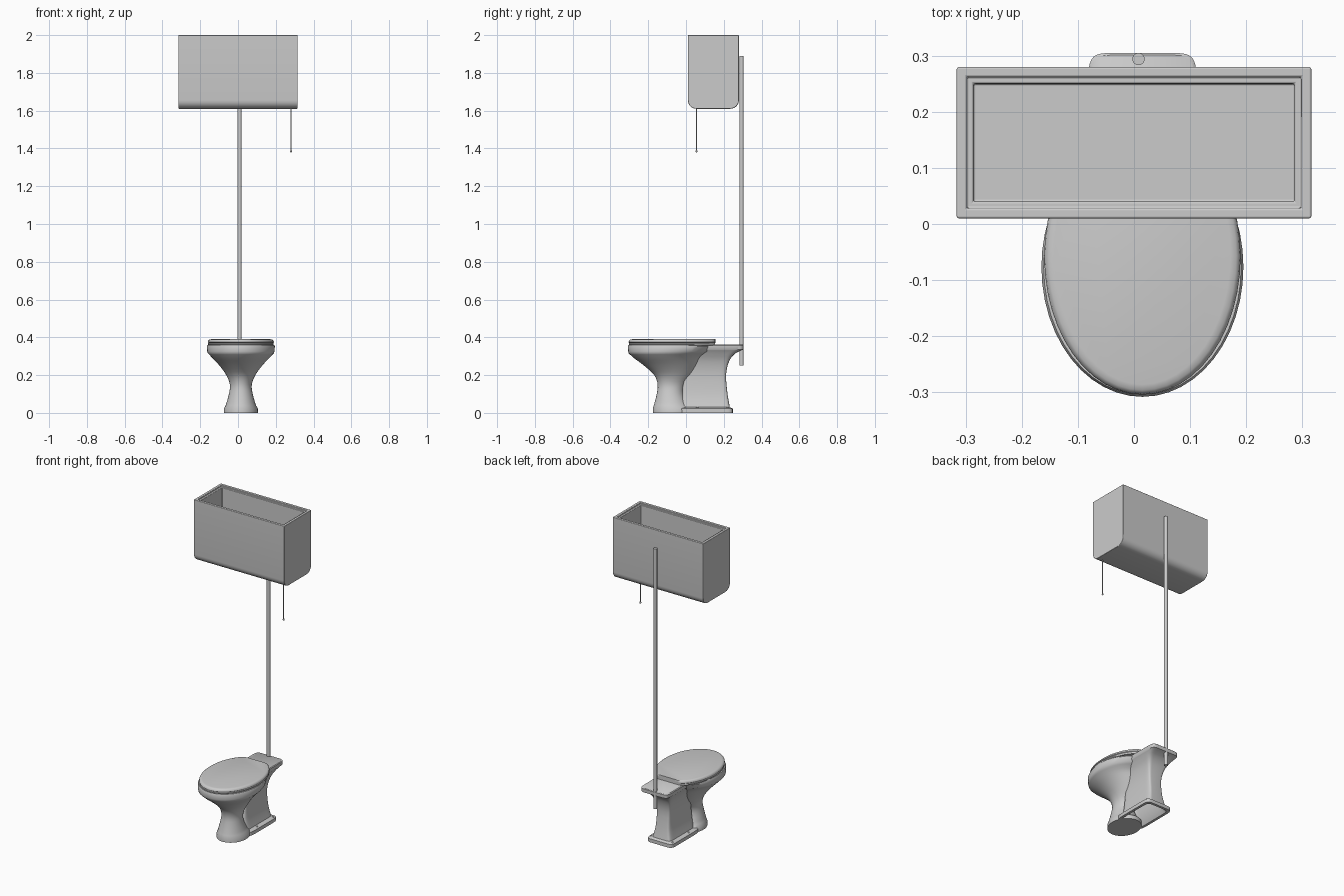
import bpy, bmesh
from math import cos, sin, pi, radians, copysign
from mathutils import Matrix

cube = bpy.data.objects.get("Cube")
if cube:
    bpy.data.objects.remove(cube, do_unlink=True)

glaze = bpy.data.materials.new("grey_porcelain")
glaze.use_nodes = True
colour = (0.6, 0.6, 0.6, 1)
glaze.diffuse_color = colour
glaze.node_tree.nodes["Principled BSDF"].inputs["Base Color"].default_value = colour

CX = 0.015  # centre line of the bowl


def finish(name, bm, bevel=0, angle=40):
    bmesh.ops.recalc_face_normals(bm, faces=bm.faces)
    mesh = bpy.data.meshes.new(name)
    bm.to_mesh(mesh)
    bm.free()
    mesh.materials.append(glaze)
    ob = bpy.data.objects.new(name, mesh)
    bpy.context.collection.objects.link(ob)
    bpy.ops.object.select_all(action='DESELECT')
    ob.select_set(True)
    bpy.context.view_layer.objects.active = ob
    bpy.ops.object.shade_smooth_by_angle(angle=radians(angle))
    if bevel:
        mod = ob.modifiers.new("soft_edges", 'BEVEL')
        mod.width, mod.segments = bevel, 3
        mod.limit_method, mod.angle_limit = 'ANGLE', radians(40)
        mod.harden_normals = True
    return ob


def outline(y0, y1, half, power=2, y_max=9, n=48):
    """Rounded outline between y0 and y1, cut straight at y_max."""
    pts = []
    for i in range(n):
        c, s = cos(2 * pi * i / n), sin(2 * pi * i / n)
        x = copysign(abs(c) ** (2 / power), c) * half
        y = copysign(abs(s) ** (2 / power), s) * (y1 - y0) / 2
        pts.append((CX + x, min((y0 + y1) / 2 + y, y_max)))
    return pts


def smooth(rows, steps=3):
    """Pass a flowing curve through the section values."""
    out = []
    for i in range(len(rows) - 1):
        a, b = rows[max(i - 1, 0)], rows[i]
        c, d = rows[i + 1], rows[min(i + 2, len(rows) - 1)]
        for k in range(steps):
            t = k / steps
            out.append([(2 * q + (r - p) * t + (2 * p - 5 * q + 4 * r - s) * t * t
                         + (3 * q - p - 3 * r + s) * t ** 3) / 2
                        for p, q, r, s in zip(a, b, c, d)])
    return out + [rows[-1]]


def loft(name, rows, power=2, y_max=9, bevel=0):
    bm = bmesh.new()
    rings = [[bm.verts.new((x, y, z)) for x, y in outline(y0, y1, half, power, y_max)]
             for z, y0, y1, half in rows]
    for low, high in zip(rings, rings[1:]):
        for i in range(len(low)):
            j = (i + 1) % len(low)
            bm.faces.new((low[i], low[j], high[j], high[i]))
    bm.faces.new(rings[0])
    bm.faces.new(rings[-1])
    return finish(name, bm, bevel)


def rod(name, x, y, z0, z1, radius, sides=16):
    bm = bmesh.new()
    bmesh.ops.create_cone(bm, cap_ends=True, segments=sides, radius1=radius, radius2=radius,
                          depth=z1 - z0, matrix=Matrix.Translation((x, y, (z0 + z1) / 2)))
    return finish(name, bm)


def ball(name, x, y, z, radius):
    bm = bmesh.new()
    bmesh.ops.create_uvsphere(bm, u_segments=12, v_segments=8, radius=radius,
                              matrix=Matrix.Translation((x, y, z)))
    return finish(name, bm)


# Bowl and front foot: height, front, back, half width
foot = [(0, -.175, .04, .09), (.025, -.175, .04, .089)]
body = [(.04, -.17, .02, .08), (.1, -.155, -.01, .063), (.15, -.15, 0, .058),
        (.2, -.168, .04, .077), (.25, -.222, .07, .113), (.29, -.275, .09, .15),
        (.315, -.303, .12, .174)]
rim = [(.325, -.306, .14, .178), (.352, -.308, .155, .18), (.36, -.304, .15, .176)]
loft("bowl", foot + smooth(body) + rim)

# Hollow rear column with flared base plate and shelf
hollow = [(.2, -.02, .195, .036), (.1, -.02, .2, .04), (.03, -.02, .21, .055), (0, -.02, .232, .074)]
plate = [(0, -.03, .248, .09), (.022, -.03, .248, .09), (.025, -.03, .243, .085)]
column = [(.03, -.02, .232, .065), (.1, -.02, .22, .051), (.2, -.01, .212, .049),
          (.27, 0, .227, .062), (.31, .02, .255, .08), (.33, .03, .29, .092)]
shelf = [(.335, .03, .304, .096), (.357, .03, .305, .097), (.361, .03, .301, .093)]
loft("rear_column", hollow + plate + smooth(column) + shelf, power=9)

# Seat and lid, egg shaped with a straight hinge edge
loft("seat", [(.358, -.299, .185, .17), (.362, -.303, .187, .174), (.368, -.303, .187, .174),
              (.371, -.299, .185, .17)], y_max=.153)
loft("lid", [(.37, -.299, .185, .17), (.374, -.304, .187, .175), (.383, -.302, .187, .173),
             (.388, -.296, .184, .167), (.39, -.286, .18, .157)], y_max=.155)

# Floor bolts on the base plate
for side in (-1, 1):
    for y in (.06, .22):
        ball("floor_bolt", CX + side * .076, y, .026, .006)

# Open cistern with a rounded underside and a stepped inner rim
bm = bmesh.new()
bmesh.ops.create_cube(bm, size=1)
bmesh.ops.scale(bm, vec=(.632, .27, .39), verts=bm.verts)
bmesh.ops.translate(bm, vec=(0, .145, 1.805), verts=bm.verts)
long_edges = [e for e in bm.edges if all(v.co.z < 1.7 for v in e.verts)
              and abs(e.verts[0].co.x - e.verts[1].co.x) > .1]
bmesh.ops.bevel(bm, geom=long_edges, offset=.045, segments=6, profile=.5, affect='EDGES')
bm.normal_update()
top = max(bm.faces, key=lambda f: f.calc_center_median().z)
for inset, drop in ((.018, .008), (.012, .33)):
    bmesh.ops.inset_region(bm, faces=[top], thickness=inset, use_even_offset=True)
    moved = bmesh.ops.extrude_discrete_faces(bm, faces=[top])
    top = moved["faces"][0]
    bmesh.ops.translate(bm, vec=(0, 0, -drop), verts=top.verts)
finish("cistern", bm, bevel=.007, angle=35)

# Flush pipe and pull chain
rod("flush_pipe", .008, .294, .25, 1.89, .011)
rod("pull_chain", .28, .055, 1.385, 1.63, .003, 8)
ball("chain_pull", .28, .055, 1.385, .006)
